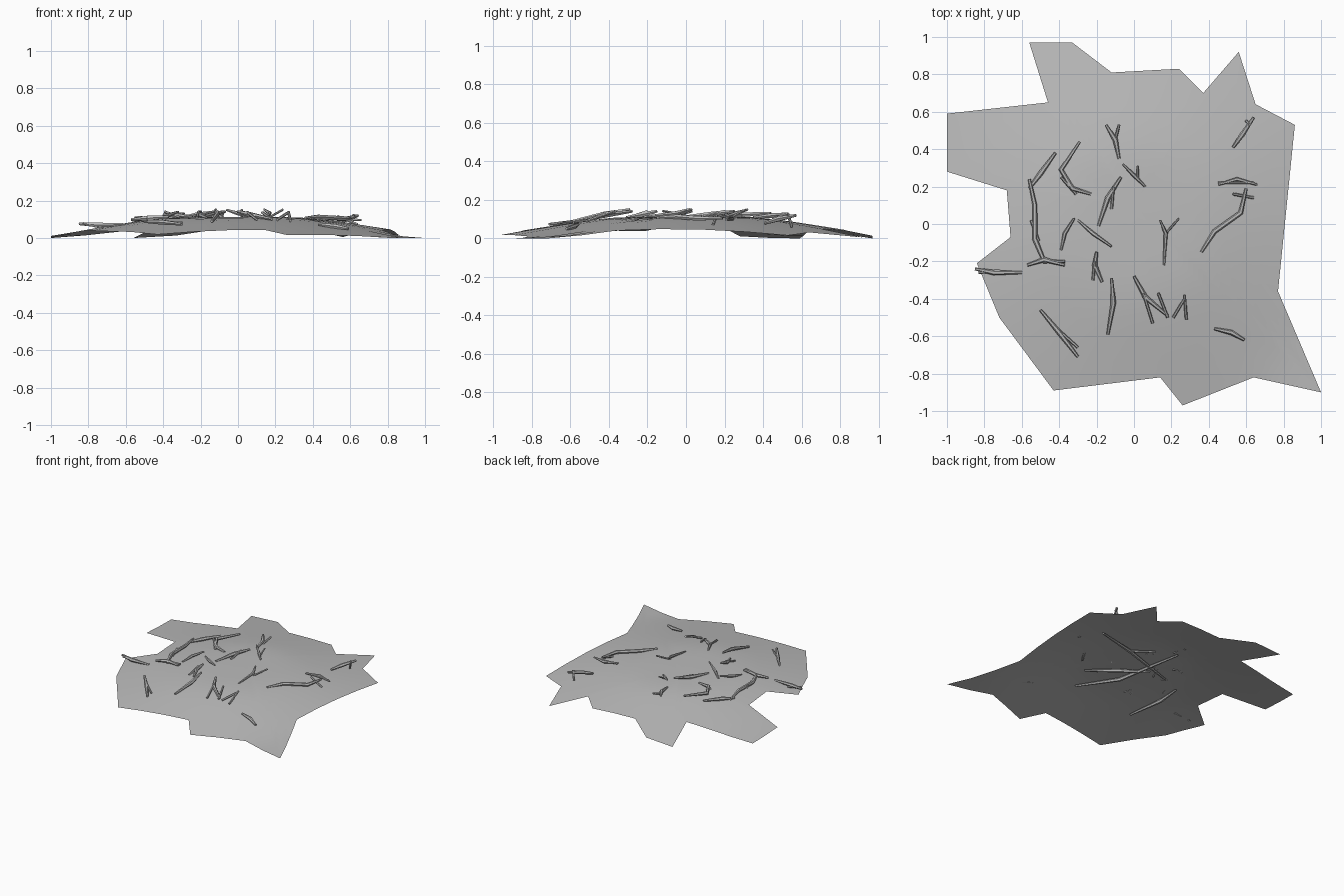
import bpy
import bmesh
import math
from mathutils import Vector

cube = bpy.data.objects.get("Cube")
if cube:
    bpy.data.objects.remove(cube, do_unlink=True)


def make_material(name, value):
    material = bpy.data.materials.new(name)
    material.use_nodes = True
    colour = (value, value, value, 1)
    material.diffuse_color = colour
    material.node_tree.nodes["Principled BSDF"].inputs["Base Color"].default_value = colour
    return material


grey = make_material("plain grey", 0.5)


def ground_height(x, y):
    """Low mound: flat in the middle, falling away evenly to the rim."""
    slope = math.hypot(x, y) - 0.4
    soft = (slope + math.sqrt(slope * slope + 0.01)) / 2
    return max(0.0, 0.114 - 0.16 * soft)


def add_object(name, mesh):
    thing = bpy.data.objects.new(name, mesh)
    bpy.context.collection.objects.link(thing)
    mesh.materials.clear()
    mesh.materials.append(grey)
    bpy.ops.object.select_all(action="DESELECT")
    thing.select_set(True)
    bpy.context.view_layer.objects.active = thing
    bpy.ops.object.shade_smooth_by_angle(angle=math.radians(50))
    return thing


# Ground sheet: ragged outline, filled by rings that shrink towards the middle
outline = [(-.56, .97), (-.33, .97), (-.12, .81), (.24, .83), (.37, .70), (.56, .92),
           (.65, .64), (.86, .53), (.77, -.36), (1, -.9), (.64, -.82), (.26, -.97),
           (.14, -.82), (-.43, -.89), (-.72, -.5), (-.84, -.21), (-.66, -.07),
           (-.68, .18), (-1, .28), (-1, .59), (-.46, .65)]
centre = Vector((0, 0.1))
rim = []
for start, end in zip(outline, outline[1:] + outline[:1]):
    a, b = Vector(start), Vector(end)
    steps = max(1, round((b - a).length / 0.2))
    rim += [a.lerp(b, i / steps) for i in range(steps)]

bm = bmesh.new()
ring_count = 8
rings = []
for r in range(ring_count, 0, -1):
    spots = [centre.lerp(p, r / ring_count) for p in rim]
    rings.append([bm.verts.new((p.x, p.y, ground_height(p.x, p.y))) for p in spots])
middle = bm.verts.new((centre.x, centre.y, ground_height(centre.x, centre.y)))
count = len(rim)
for i in range(count):
    j = (i + 1) % count
    for outer, inner in zip(rings, rings[1:]):
        bm.faces.new((outer[j], outer[i], inner[i], inner[j]))
    bm.faces.new((rings[-1][j], rings[-1][i], middle))
for face in bm.faces:
    face.normal_update()
    if face.normal.z < 0:
        face.normal_flip()
sheet_mesh = bpy.data.meshes.new("ground_sheet")
bm.to_mesh(sheet_mesh)
bm.free()
add_object("ground_sheet", sheet_mesh)


def twig(name, strands, lift=(0, 0), radius=0.013):
    """Tapered sticks along plan points in hundredths; lift is the height
    of the first and last point above the sheet, also in hundredths."""
    curve = bpy.data.curves.new(name, "CURVE")
    curve.dimensions = "3D"
    curve.bevel_depth = radius
    curve.bevel_resolution = 1
    curve.use_fill_caps = True
    for strand in strands:
        spline = curve.splines.new("POLY")
        spline.points.add(len(strand) - 1)
        last = len(strand) - 1
        for i, (point, (px, py)) in enumerate(zip(spline.points, strand)):
            t = i / last
            x, y = px / 100, py / 100
            rise = (lift[0] * (1 - t) + lift[1] * t) / 100
            point.co = (x, y, ground_height(x, y) + rise, 1)
            point.radius = 0.6 + 0.5 * math.sin(math.pi * t)
    helper = bpy.data.objects.new(name + "_path", curve)
    bpy.context.collection.objects.link(helper)
    bpy.context.view_layer.update()
    graph = bpy.context.evaluated_depsgraph_get()
    mesh = bpy.data.meshes.new_from_object(helper.evaluated_get(graph))
    bpy.data.objects.remove(helper, do_unlink=True)
    mesh.name = name
    add_object(name, mesh)


# Twigs at the back
twig("back_forked_twig", [[(-15, 53), (-10, 45), (-8, 35)], [(-8, 53), (-10, 45)]], (4, 0))
twig("back_bent_twig", [[(-29, 44), (-39, 29), (-33, 19), (-23, 16)],
                        [(-39, 25), (-31, 16)]], (4, 0))
twig("back_right_twig", [[(-42, 38), (-50, 27), (-56, 19)]], (2, 1))
twig("back_left_twig", [[(64, 57), (58, 48), (53, 41)], [(62, 53), (60, 55)]], (8, 1))

# Twigs on the right side
twig("right_long_twig", [[(-56, 24), (-53, 10), (-53, -8), (-48, -20), (-37, -20)],
                         [(-57, -22), (-48, -19), (-37, -22)],
                         [(-55, 2), (-51, -9)]], (2, 1))
twig("right_inner_twig", [[(-32, 3), (-37, -5), (-39, -14)]], (3, 0), 0.01)
twig("right_slanted_twig", [[(-30, 2), (-22, -5), (-12, -12)]], (0, 3), 0.01)
twig("right_rim_twig", [[(-85, -24), (-75, -26), (-60, -26)],
                        [(-83, -26), (-72, -25)]], (4, 0))

# Twigs around the middle
twig("middle_twig", [[(-7, 25), (-14, 14), (-19, -1)], [(-11, 20), (-12, 8)]], (3, 0))
twig("middle_forked_twig", [[(-6, 32), (0, 26), (6, 20)], [(2, 31), (2, 24)]], (4, 0), 0.01)
twig("middle_left_twig", [[(14, 2), (17, -5), (16, -22)], [(24, 3), (17, -5)]], (4, 0), 0.01)

# Twigs on the left side
twig("left_short_twig", [[(45, 21), (55, 24), (66, 21)], [(45, 22), (64, 22)]], (1, 3), 0.01)
twig("left_long_twig", [[(60, 19), (57, 6), (43, -4), (36, -15)],
                        [(53, 16), (64, 14)]], (3, 0))

# Twigs at the front
twig("front_forked_twig", [[(-20, -15), (-21, -22), (-17, -31)], [(-21, -20), (-22, -30)]], (3, 0))
twig("front_straight_twig", [[(-12, -29), (-11, -42), (-14, -59)]], (4, 1))
twig("front_right_twig", [[(-50, -46), (-40, -58), (-30, -71)], [(-40, -57), (-30, -66)]], (2, 2))
twig("front_branched_twig", [[(0, -28), (6, -39), (18, -49)], [(13, -37), (18, -50)],
                             [(5, -37), (10, -53)]], (3, 1))
twig("front_split_twig", [[(27, -38), (28, -51)], [(27, -40), (21, -50)]], (4, 1))
twig("front_left_twig", [[(43, -56), (52, -58), (59, -62)]], (1, 1))

# Branches lying just beneath the sheet
buried = (-2, -2)
twig("lower_long_branch", [[(55, 31), (20, 19), (-26, 4)], [(20, 19), (5, 30)]], buried)
twig("lower_cross_branch", [[(19, -43), (-1, -17), (-10, 37)]], buried)
twig("lower_right_branch", [[(-36, -47), (-42, -20), (-41, -2)]], buried)
twig("lower_front_branch", [[(27, -23), (8, -8), (-11, 5)]], buried)
